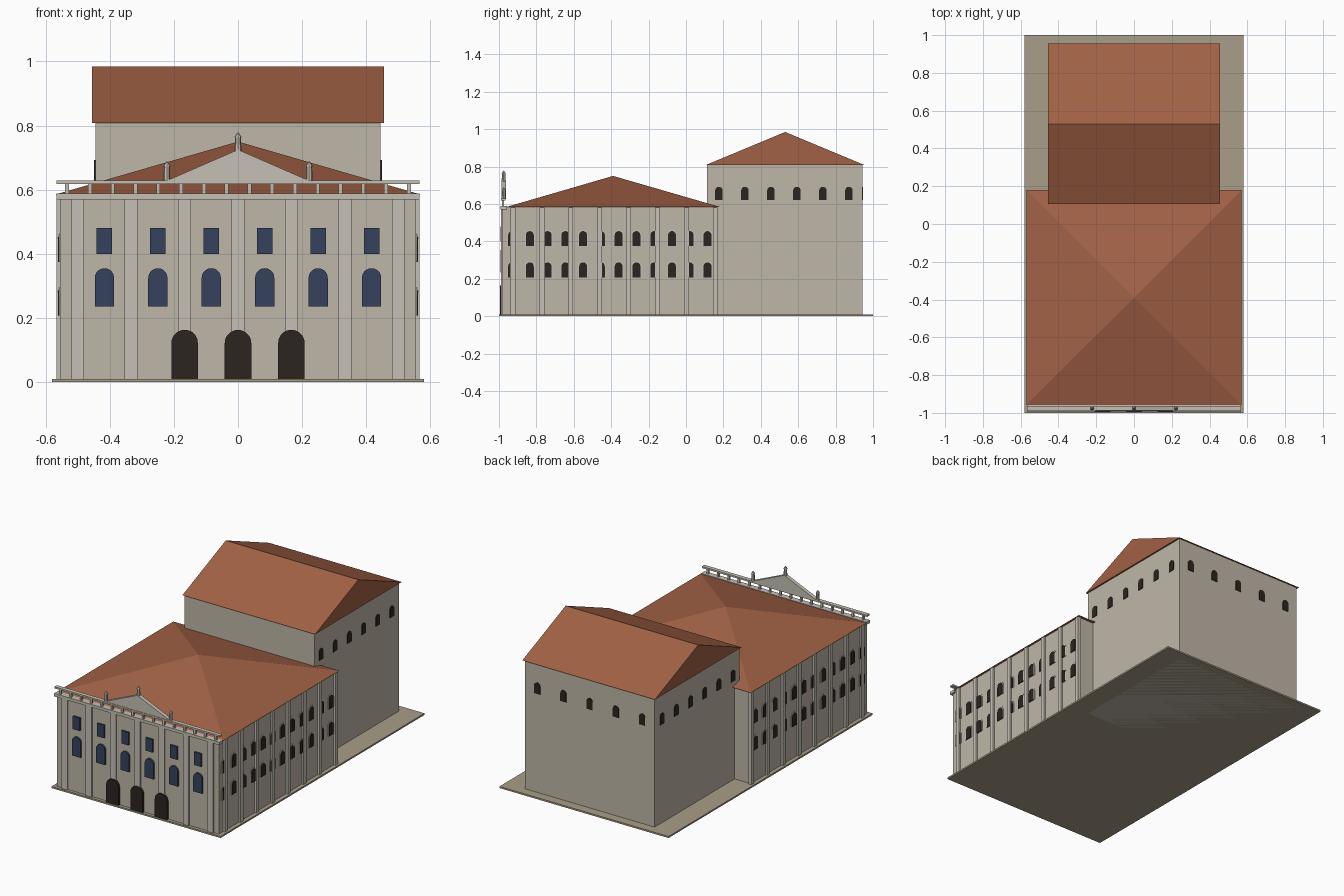
import bpy, bmesh, math
from mathutils import Vector, Matrix

if "Cube" in bpy.data.objects:
    bpy.data.objects.remove(bpy.data.objects["Cube"])


def material(name, rgb):
    m = bpy.data.materials.new(name)
    m.diffuse_color = (*rgb, 1)
    m.use_nodes = True
    m.node_tree.nodes["Principled BSDF"].inputs["Base Color"].default_value = m.diffuse_color
    return m


STONE = material("stone", (0.52, 0.47, 0.39))
TRIM = material("trim", (0.56, 0.53, 0.46))
TILE = material("roof_tile", (0.36, 0.12, 0.06))
GLASS = material("glass", (0.035, 0.055, 0.11))
DARK = material("dark_opening", (0.025, 0.018, 0.014))
PAVING = material("paving", (0.40, 0.34, 0.25))

X, Y = Vector((1, 0, 0)), Vector((0, 1, 0))


def finish(name, bm, mat):
    bmesh.ops.recalc_face_normals(bm, faces=bm.faces)
    me = bpy.data.meshes.new(name)
    bm.to_mesh(me)
    bm.free()
    me.materials.append(mat)
    ob = bpy.data.objects.new(name, me)
    bpy.context.collection.objects.link(ob)
    return ob


def boxes(name, mat, limits):
    """One object made of boxes given as (x0, x1, y0, y1, z0, z1)."""
    bm = bmesh.new()
    for x0, x1, y0, y1, z0, z1 in limits:
        mtx = Matrix.Translation(((x0 + x1) / 2, (y0 + y1) / 2, (z0 + z1) / 2))
        mtx = mtx @ Matrix.Diagonal((x1 - x0, y1 - y0, z1 - z0, 1))
        bmesh.ops.create_cube(bm, size=1, matrix=mtx)
    return finish(name, bm, mat)


def panels(name, mat, profile, spots, depth):
    """Extrude an upright profile at each (origin, across, outward) spot."""
    bm = bmesh.new()
    for origin, u, n in spots:
        pts = [Vector(origin) + u * a + Vector((0, 0, b)) for a, b in profile]
        back = [bm.verts.new(p) for p in pts]
        front = [bm.verts.new(p + n * depth) for p in pts]
        bm.faces.new(back)
        bm.faces.new(front)
        for i in range(len(pts)):
            j = (i + 1) % len(pts)
            bm.faces.new((back[i], back[j], front[j], front[i]))
    return finish(name, bm, mat)


def arch(w, h, seg=10):
    r = w / 2
    return [(-r, 0), (r, 0)] + [(r * math.cos(math.pi * i / seg), h - r + r * math.sin(math.pi * i / seg))
                                for i in range(seg + 1)]


def rect(w, h):
    return [(-w / 2, 0), (w / 2, 0), (w / 2, h), (-w / 2, h)]


# Base slab and the two building masses
boxes("base", PAVING, [(-0.58, 0.58, -1, 1, 0, 0.01)])
boxes("hall_walls", STONE, [(-0.555, 0.555, -0.98, 0.16, 0.005, 0.585)])
boxes("stage_tower_walls", STONE, [(-0.445, 0.445, 0.113, 0.943, 0, 0.81)])

# Hipped hall roof
bm = bmesh.new()
eave = [bm.verts.new((x, y, 0.585)) for x, y in
        ((-0.57, -0.957), (0.57, -0.957), (0.57, 0.18), (-0.57, 0.18))]
apex = bm.verts.new((0, -0.39, 0.75))
bm.faces.new(eave)
for i in range(4):
    bm.faces.new((eave[i], eave[(i + 1) % 4], apex))
finish("hall_roof", bm, TILE)

# Gabled tower roof, ridge running across
panels("tower_roof", TILE, [(-0.425, 0), (0.425, 0), (0, 0.177)],
       [((-0.455, 0.53, 0.808), Y, X)], 0.91)

# Pilasters on the facade and the long sides
boxes("facade_pilasters", TRIM, [(x - 0.02, x + 0.02, -0.988, -0.97, 0.01, 0.57)
                                 for x in (-0.5 + i / 6 for i in range(7))])
boxes("side_pilasters", TRIM, [(s * 0.557 - 0.01, s * 0.557 + 0.01, y - 0.013, y + 0.013, 0.01, 0.582)
                               for s in (-1, 1) for y in (-0.925 + 0.1545 * i for i in range(8))])

# Cornice and balustrade
boxes("cornice", TRIM, [(-0.567, 0.567, -0.993, -0.957, 0.57, 0.588)])
boxes("balustrade_rail", TRIM, [(-0.567, 0.567, -0.99, -0.965, 0.618, 0.628)])
boxes("balusters", TRIM, [(x - 0.006, x + 0.006, -0.984, -0.972, 0.586, 0.62)
                          for x in (-0.533 + 1.066 * i / 15 for i in range(16))])

# Pediment and the three statues
panels("pediment", TRIM, [(-0.225, 0), (0.225, 0), (0, 0.098)],
       [((0, -0.963, 0.627), X, -Y)], 0.024)
bm = bmesh.new()
for x, z in ((-0.222, 0.625), (0, 0.715), (0.222, 0.625)):
    for r0, r1, a, b in ((0.011, 0.009, 0, 0.048), (0.012, 0.001, 0.048, 0.064)):
        bmesh.ops.create_cone(bm, cap_ends=True, segments=8, radius1=r0, radius2=r1, depth=b - a,
                              matrix=Matrix.Translation((x, -0.975, z + (a + b) / 2)))
finish("statues", bm, TRIM)

# Facade windows and doors
bays = [(i - 2.5) / 6 for i in range(6)]
panels("facade_upper_windows", GLASS, rect(0.048, 0.08), [((x, -0.975, 0.40), X, -Y) for x in bays], 0.016)
panels("facade_arched_windows", GLASS, arch(0.06, 0.12), [((x, -0.975, 0.235), X, -Y) for x in bays], 0.016)
panels("entrance_doors", DARK, arch(0.083, 0.153), [((x, -0.975, 0.01), X, -Y) for x in (-1 / 6, 0, 1 / 6)], 0.02)

# Two rows of arched side windows with surrounds
spots = [((s * 0.55, -0.93 + 0.095 * i, z), Y, X * s)
         for s in (-1, 1) for i in range(12) for z in (0.208, 0.375)]
panels("side_window_surrounds", TRIM, arch(0.054, 0.088), spots, 0.008)
panels("side_windows", DARK, arch(0.042, 0.08), spots, 0.011)

# Tower windows on the sides and back
spots = [((s * 0.44, 0.176 + 0.139 * i, 0.622), Y, X * s) for s in (-1, 1) for i in range(6)]
spots += [((-0.36 + 0.18 * i, 0.938, 0.622), X, Y) for i in range(5)]
panels("tower_windows", DARK, arch(0.04, 0.07), spots, 0.009)
